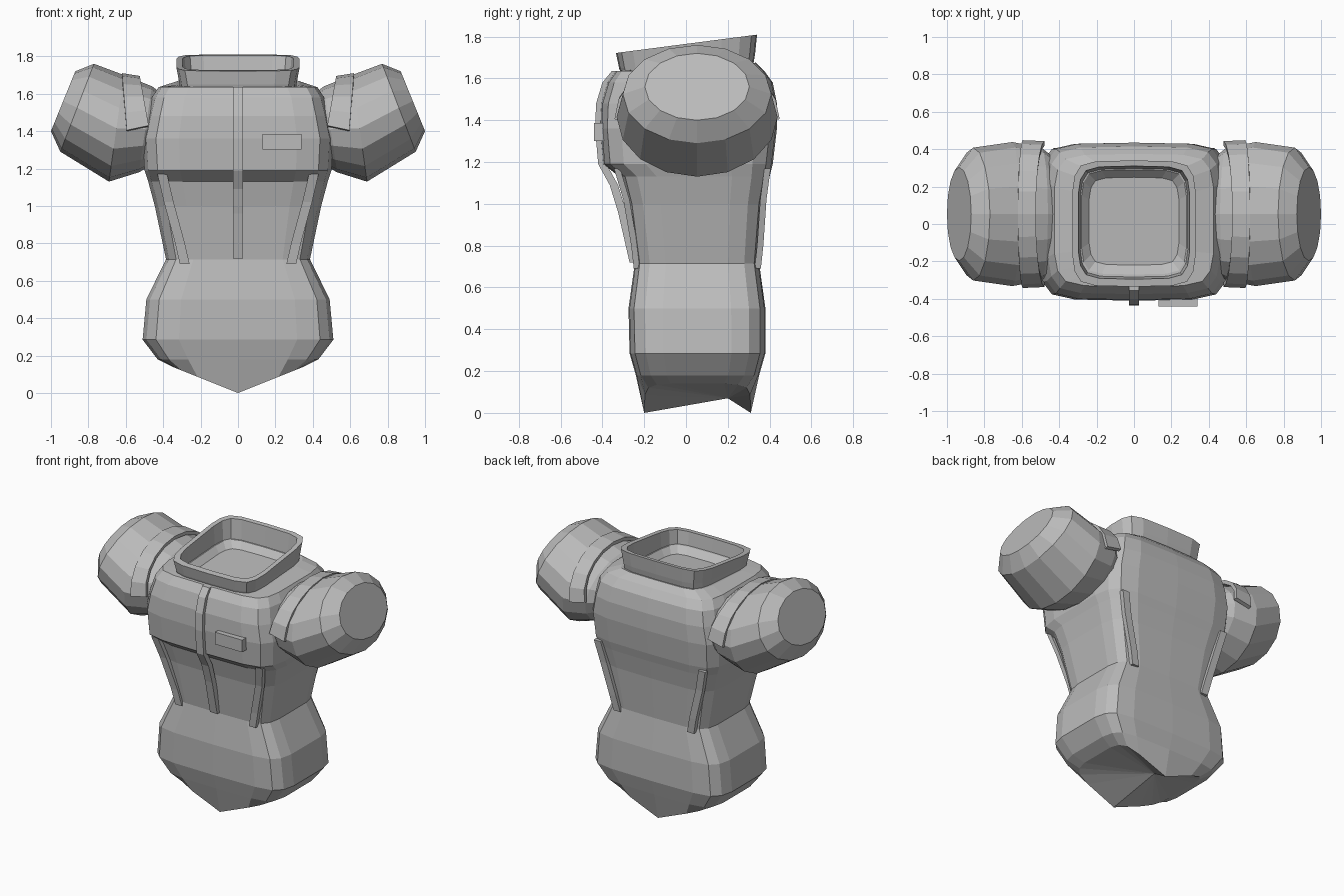
import bpy, bmesh, math
from mathutils import Vector

cube = bpy.data.objects.get("Cube")
if cube:
    bpy.data.objects.remove(cube, do_unlink=True)

GREY = (0.5, 0.5, 0.5, 1)
cloth = bpy.data.materials.new("grey_cloth")
cloth.use_nodes = True
cloth.diffuse_color = GREY
cloth.node_tree.nodes["Principled BSDF"].inputs["Base Color"].default_value = GREY


def loft(name, rings, closed=True, start=None, end=None):
    """Skin a list of rings; a cap is 'flat' or the tip point of a fan."""
    bm = bmesh.new()
    loops = [[bm.verts.new(p) for p in ring] for ring in rings]
    n = len(loops[0])
    for a, b in zip(loops, loops[1:]):
        for i in range(n if closed else n - 1):
            j = (i + 1) % n
            bm.faces.new((a[i], a[j], b[j], b[i]))
    for loop, cap in ((loops[0], start), (loops[-1], end)):
        if cap == "flat":
            bm.faces.new(loop)
        elif cap:
            tip = bm.verts.new(cap)
            for i in range(n):
                bm.faces.new((loop[i], loop[(i + 1) % n], tip))
    bmesh.ops.recalc_face_normals(bm, faces=bm.faces)
    mesh = bpy.data.meshes.new(name)
    bm.to_mesh(mesh)
    bm.free()
    mesh.materials.append(cloth)
    obj = bpy.data.objects.new(name, mesh)
    bpy.context.collection.objects.link(obj)
    return obj


# Rounded rectangle cross-section, built from one quarter
QUARTER = [(1, 0.5), (0.96, 0.76), (0.86, 0.92), (0.62, 0.985)]
SECTION = (QUARTER + [(0, 1)] + [(-u, v) for u, v in reversed(QUARTER)]
           + [(-u, -v) for u, v in QUARTER] + [(0, -1)]
           + [(u, -v) for u, v in reversed(QUARTER)])


def section(z, half_x, front, back, slope=0.0, rise=0.0):
    """Ring at height z; slope tilts it to the back, rise lifts its sides."""
    mid, half_y = (front + back) / 2, (back - front) / 2
    ring = []
    for u, v in SECTION:
        y = mid + half_y * v
        ring.append((u * half_x, y, z + slope * y + rise * abs(u)))
    return ring


# Torso, from the pointed hem to the dished neck opening
loft("torso", [
    section(0, 0.35, -0.20, 0.31, rise=0.14),
    section(0.18, 0.43, -0.24, 0.35),
    section(0.285, 0.51, -0.27, 0.38),
    section(0.50, 0.49, -0.275, 0.38),
    section(0.715, 0.385, -0.245, 0.35),
    section(1.0, 0.445, -0.285, 0.375),
    section(1.13, 0.48, -0.32, 0.40),
    section(1.19, 0.50, -0.395, 0.415),
    section(1.36, 0.51, -0.41, 0.435),
    section(1.48, 0.485, -0.405, 0.435),
    section(1.58, 0.46, -0.375, 0.415),
    section(1.635, 0.425, -0.335, 0.375),
    section(1.655, 0.33, -0.31, 0.335, slope=0.06),
    section(1.65, 0.28, -0.27, 0.29, slope=0.06),
    section(1.61, 0.24, -0.22, 0.25, slope=0.06),
], start=(0, 0.2, 0.07), end="flat")

# Stand-up collar, open at the top
loft("collar", [
    section(1.63, 0.31, -0.305, 0.32, slope=0.08),
    section(1.68, 0.315, -0.32, 0.33, slope=0.10),
    section(1.765, 0.33, -0.335, 0.34, slope=0.13),
    section(1.765, 0.298, -0.295, 0.31, slope=0.13),
    section(1.63, 0.285, -0.28, 0.295, slope=0.08),
])


def sleeve_ring(side, top, bottom, radius_y, angles):
    """Tilted oval given by its top and bottom points in the x-z plane."""
    centre = Vector((top[0] + bottom[0], 0, top[1] + bottom[1])) / 2
    arm = Vector((top[0], 0, top[1])) - centre
    ring = []
    for t in angles:
        p = centre + arm * math.cos(t)
        ring.append((side * p.x, 0.053 + radius_y * math.sin(t), p.z))
    return ring


FULL = [math.tau * i / 16 for i in range(16)]
UPPER = [math.pi * (i / 10 - 0.5) for i in range(11)]
SLEEVE = [((0.38, 1.58), (0.42, 1.24), 0.28), ((0.46, 1.64), (0.53, 1.18), 0.355),
          ((0.61, 1.70), (0.69, 1.13), 0.385), ((0.77, 1.76), (0.95, 1.29), 0.355),
          ((0.87, 1.72), (1.0, 1.40), 0.25)]
BAND = [((0.525, 1.695), (0.43, 1.165), 0.39), ((0.62, 1.71), (0.57, 1.10), 0.395)]

for side, label in ((1, "left"), (-1, "right")):
    # Puffed sleeve with a flat end
    loft(label + "_sleeve", [sleeve_ring(side, *r, FULL) for r in SLEEVE],
         start="flat", end="flat")
    # Shoulder band over the upper half of the sleeve
    band = loft(label + "_shoulder_band",
                [sleeve_ring(side, *r, UPPER) for r in BAND], closed=False)
    # Keep the thickness on the inner side of the band
    if sum(f.normal.z * f.area for f in band.data.polygons) < 0:
        band.data.flip_normals()
    shell = band.modifiers.new("thickness", 'SOLIDIFY')
    shell.thickness = 0.025
    shell.offset = -1


def ribbon(name, path, width, depth):
    """Flat strip along a path of x, y, z points."""
    h = width / 2
    loft(name, [[(x - h, y, z), (x + h, y, z), (x + h, y + depth, z),
                 (x - h, y + depth, z)] for x, y, z in path],
         start="flat", end="flat")


# Centre placket running from the neck to the waist
ribbon("placket", [(0, -0.355, 1.635), (0, -0.40, 1.58), (0, -0.43, 1.48),
                   (0, -0.435, 1.36), (0, -0.42, 1.19), (0, -0.365, 1.09),
                   (0, -0.325, 0.96), (0, -0.27, 0.72)], 0.056, 0.04)

# Slim waist straps, front and back
for side, label in ((1, "left"), (-1, "right")):
    ribbon("front_" + label + "_strap",
           [(side * 0.405, -0.345, 1.17), (side * 0.37, -0.30, 1.02),
            (side * 0.31, -0.262, 0.80), (side * 0.285, -0.25, 0.69)], 0.052, 0.03)
    ribbon("back_" + label + "_strap",
           [(side * 0.405, 0.375, 1.17), (side * 0.37, 0.355, 1.02),
            (side * 0.31, 0.34, 0.80), (side * 0.285, 0.328, 0.69)], 0.052, 0.03)

# Small chest plate
bpy.ops.mesh.primitive_cube_add(size=1, location=(0.235, -0.415, 1.343))
plate = bpy.context.object
plate.name = "chest_plate"
plate.scale = (0.21, 0.05, 0.085)
plate.data.materials.append(cloth)
